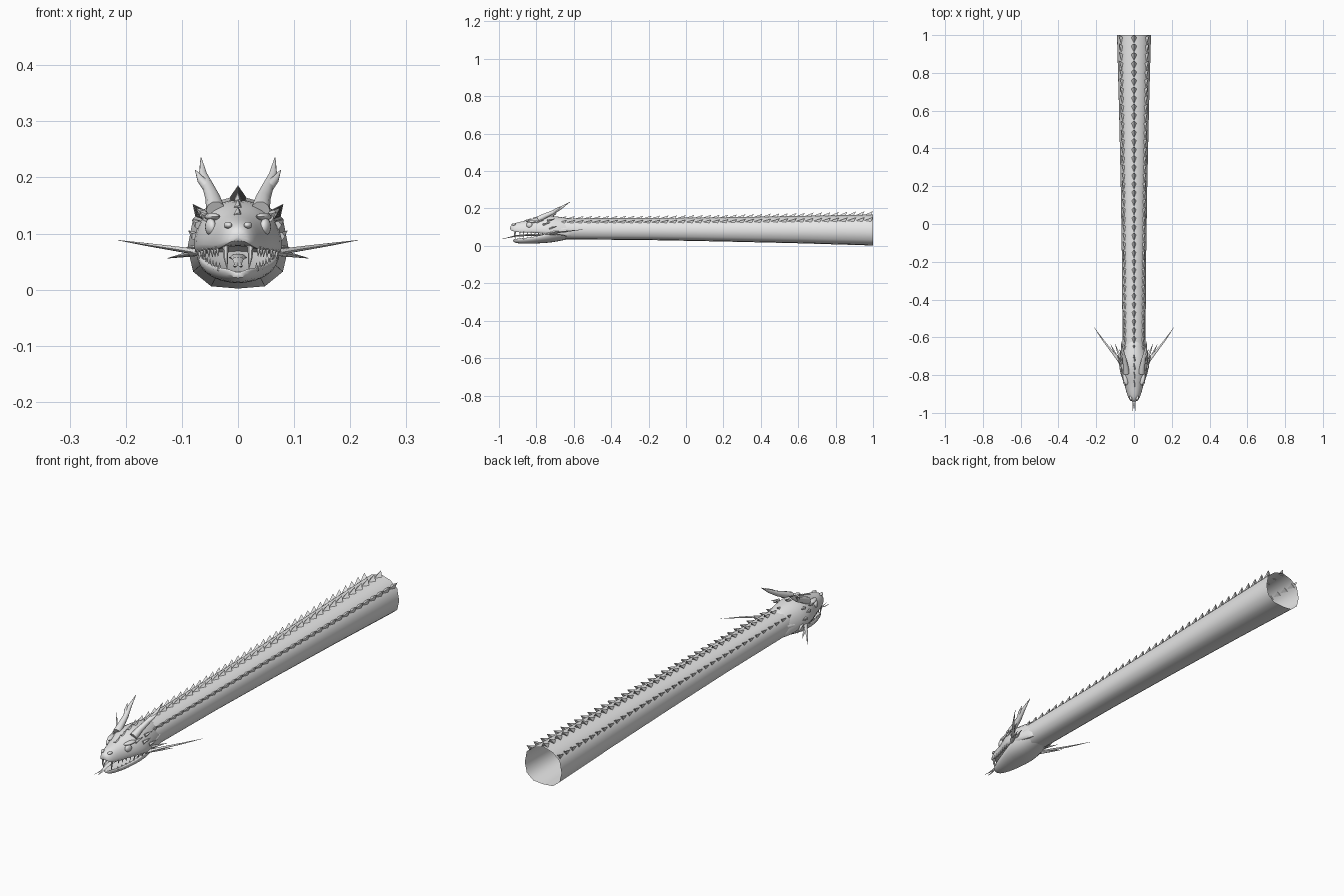
import bpy, bmesh, math
from mathutils import Vector

if "Cube" in bpy.data.objects:
    bpy.data.objects.remove(bpy.data.objects["Cube"])

grey = bpy.data.materials.new("plain grey")
grey.diffuse_color = (0.8, 0.8, 0.8, 1)
grey.use_nodes = True
grey.node_tree.nodes["Principled BSDF"].inputs["Base Color"].default_value = grey.diffuse_color


def finish(name, bm, angle=50, subdiv=0, closed=True):
    if closed:
        bmesh.ops.recalc_face_normals(bm, faces=bm.faces)
    me = bpy.data.meshes.new(name)
    bm.to_mesh(me)
    bm.free()
    ob = bpy.data.objects.new(name, me)
    bpy.context.collection.objects.link(ob)
    me.materials.append(grey)
    bpy.ops.object.select_all(action='DESELECT')
    ob.select_set(True)
    bpy.context.view_layer.objects.active = ob
    bpy.ops.object.shade_smooth_by_angle(angle=math.radians(angle))
    if subdiv:
        m = ob.modifiers.new("smooth", 'SUBSURF')
        m.levels = m.render_levels = subdiv
    return ob


def loft(bm, rings, caps=True):
    rows = [[bm.verts.new(p) for p in r] for r in rings]
    n = len(rows[0])
    for a, b in zip(rows, rows[1:]):
        for i in range(n):
            j = (i + 1) % n
            bm.faces.new((a[i], a[j], b[j], b[i]))
    if caps:
        bm.faces.new(rows[0])
        bm.faces.new(rows[-1])


def mirror_half(half):
    """Close a half outline whose first and last points lie on x = 0."""
    return half + [(-x, z) for x, z in half[-2:0:-1]]


def sweep(bm, pts, sides=8, flat=1.0):
    """Round tapering limb through points (x, y, z, radius)."""
    P = [Vector(p[:3]) for p in pts]
    rings = []
    for i, p in enumerate(P):
        d = (P[min(i + 1, len(P) - 1)] - P[max(i - 1, 0)]).normalized()
        ref = Vector((0, 0, 1)) if abs(d.z) < 0.9 else Vector((0, 1, 0))
        u = d.cross(ref).normalized()
        v = u.cross(d)
        r = pts[i][3]
        rings.append([p + u * r * math.cos(t) + v * r * flat * math.sin(t)
                      for t in (2 * math.pi * k / sides for k in range(sides))])
    loft(bm, rings)


def pair(name, paths, sides=8, flat=1.0):
    """Left and right copies of the same limbs."""
    for side, label in ((-1, "right"), (1, "left")):
        bm = bmesh.new()
        for pts in paths:
            sweep(bm, [(x * side, y, z, r) for x, y, z, r in pts], sides, flat)
        finish(label + "_" + name, bm)


def interp(table, y):
    for a, b in zip(table, table[1:]):
        if y <= b[0]:
            t = max(0, (y - a[0]) / (b[0] - a[0]))
            return [p + (q - p) * t for p, q in zip(a[1:], b[1:])]
    return list(table[-1][1:])


# Body: open tapering tube; table is y, scale, middle height
BODY = [(-0.68, 0.67, 0.091), (-0.6, 0.68, 0.091), (-0.2, 0.71, 0.09),
        (0.2, 0.78, 0.088), (0.6, 0.88, 0.087), (1.0, 1.0, 0.085)]
outline = mirror_half([(0, 0.083), (0.046, 0.07), (0.08, 0.042), (0.09, -0.01),
                       (0.08, -0.053), (0.048, -0.079), (0, -0.083)])
bm = bmesh.new()
rings = []
for k in range(34):
    y = -0.65 + 1.65 * k / 33
    s, c = interp(BODY, y)
    rings.append([(x * s, y, c + z * s) for x, z in outline])
loft(bm, rings, caps=False)
finish("body", bm)

# Back spikes: rows of swept-back scales; base point, tip point, half width
for name, base, tip, hw in (("ridge_spikes", (0, 0.079), (0, 0.101), 0.015),
                            ("left_spikes", (0.067, 0.05), (0.081, 0.068), 0.011),
                            ("right_spikes", (-0.067, 0.05), (-0.081, 0.068), 0.011)):
    bm = bmesh.new()
    b, t = Vector((base[0], 0, base[1])), Vector((tip[0], 0, tip[1]))
    across = (t - b).cross(Vector((0, 1, 0))).normalized() * hw
    for k in range(37):
        end = 1.0 - k * 0.0455
        s, c = interp(BODY, end)

        def at(p, y):
            return bm.verts.new((p.x * s, y, c + p.z * s))
        f, l, r = at(b, end - 0.05), at(b + across, end - 0.012), at(b - across, end - 0.012)
        a = at(t, end)
        for tri in ((f, l, a), (f, a, r), (l, r, a), (f, r, l)):
            bm.faces.new(tri)
    finish(name, bm, 20)

# Skull and lower jaw: lofts; tables are y, half width, top, bottom
SKULL = [(-0.942, 0.016, 0.106, 0.084), (-0.92, 0.032, 0.122, 0.074),
         (-0.88, 0.044, 0.131, 0.068), (-0.84, 0.055, 0.140, 0.068),
         (-0.80, 0.071, 0.154, 0.066), (-0.75, 0.083, 0.163, 0.060),
         (-0.70, 0.077, 0.161, 0.054), (-0.64, 0.065, 0.151, 0.045),
         (-0.59, 0.055, 0.142, 0.045)]
JAW = [(-0.927, 0.014, 0.036, 0.020), (-0.90, 0.034, 0.038, 0.012),
       (-0.85, 0.051, 0.043, 0.010), (-0.80, 0.066, 0.050, 0.012),
       (-0.74, 0.078, 0.066, 0.014), (-0.69, 0.075, 0.09, 0.021),
       (-0.63, 0.062, 0.1, 0.034), (-0.58, 0.052, 0.1, 0.042)]
skull_half = [(0, 1), (0.4, 0.95), (0.75, 0.76), (0.95, 0.45), (1, 0.15),
              (0.92, 0), (0.6, 0.1), (0, 0.16)]
jaw_half = [(0, 0.75), (0.6, 0.8), (0.92, 1.1), (1, 0.9), (0.9, 0.45),
            (0.55, 0.1), (0, 0)]
for name, table, half in (("skull", SKULL, skull_half), ("lower_jaw", JAW, jaw_half)):
    bm = bmesh.new()
    loft(bm, [[(x * w, y, lo + z * (hi - lo)) for x, z in mirror_half(half)]
              for y, w, hi, lo in table])
    finish(name, bm, 60, 1)

# Eyes and brows
for side, label in ((-1, "right"), (1, "left")):
    for part, loc, size, tilt in (("eye", (0.049, -0.838, 0.112), (0.009, 0.017, 0.015), 0.3),
                                  ("brow", (0.046, -0.822, 0.13), (0.012, 0.032, 0.007), 0.25),
                                  ("nostril", (0.018, -0.922, 0.115), (0.007, 0.012, 0.006), 0.3)):
        bm = bmesh.new()
        bmesh.ops.create_uvsphere(bm, u_segments=14, v_segments=8, radius=1)
        ca, sa = math.cos(tilt), math.sin(tilt)
        for v in bm.verts:
            x, y, z = (v.co[i] * size[i] for i in range(3))
            v.co = (side * (loc[0] + x * ca - y * -sa), loc[1] + y * ca - x * sa, loc[2] + z)
        finish(label + "_" + part, bm)

# Forked horns
pair("horn", [[(0.040, -0.79, 0.142, 0.017), (0.044, -0.755, 0.160, 0.014),
               (0.052, -0.71, 0.180, 0.011), (0.062, -0.67, 0.203, 0.008),
               (0.066, -0.62, 0.235, 0.0008)],
              [(0.052, -0.71, 0.180, 0.010), (0.066, -0.69, 0.196, 0.007),
               (0.076, -0.665, 0.213, 0.0008)]], 10)

# Cheek whiskers: one long and two short spines per side
pair("whiskers", [[(0.068, -0.74, 0.066, 0.008), (0.105, -0.69, 0.072, 0.0065),
                   (0.16, -0.62, 0.080, 0.004), (0.213, -0.545, 0.088, 0.0006)],
                  [(0.066, -0.75, 0.066, 0.008), (0.1, -0.685, 0.061, 0.005),
                   (0.125, -0.635, 0.056, 0.0006)],
                  [(0.062, -0.73, 0.075, 0.008), (0.084, -0.68, 0.075, 0.005),
                   (0.1, -0.635, 0.072, 0.0006)]], 8, 0.7)

# Teeth: front fangs, then small teeth along both lips
teeth = [[(0.022, -0.912, 0.082, 0.006), (0.022, -0.916, 0.058, 0.004),
          (0.019, -0.912, 0.035, 0.0005)]]
for k in range(7):
    y = -0.888 + k * 0.02
    w, hi, lo = interp(SKULL, y)
    teeth.append([(w * 0.88, y, lo + 0.008, 0.005), (w * 0.86, y, lo - 0.010, 0.0004)])
    w, hi, lo = interp(JAW, y)
    teeth.append([(w * 0.88, y, hi - 0.006, 0.004), (w * 0.86, y, hi + 0.009, 0.0004)])
pair("teeth", teeth, 6)

# Tongue with forked tip
bm = bmesh.new()
sweep(bm, [(0, -0.74, 0.058, 0.016), (0, -0.84, 0.058, 0.014),
           (0, -0.91, 0.054, 0.010), (0, -0.945, 0.045, 0.006)], 8, 0.4)
for side in (-1, 1):
    sweep(bm, [(side * 0.002, -0.935, 0.048, 0.005), (side * 0.005, -0.965, 0.041, 0.003),
               (side * 0.008, -0.995, 0.042, 0.0005)], 6, 0.5)
finish("tongue", bm)

# Crown spikes on the forehead and small thorns behind the brows
bm = bmesh.new()
for k in range(4):
    y = -0.86 + k * 0.045
    w, hi, lo = interp(SKULL, y)
    sweep(bm, [(0, y, hi - 0.006, 0.009), (0, y + 0.035, hi + 0.012, 0.0005)], 5)
finish("crown_spikes", bm, 20)
thorns = []
for x, y, z in ((0.06, -0.80, 0.128), (0.074, -0.765, 0.115), (0.066, -0.74, 0.135),
                (0.08, -0.73, 0.095)):
    thorns.append([(x - 0.004, y, z, 0.008), (x + 0.008, y + 0.04, z + 0.01, 0.0005)])
pair("thorns", thorns, 5)
